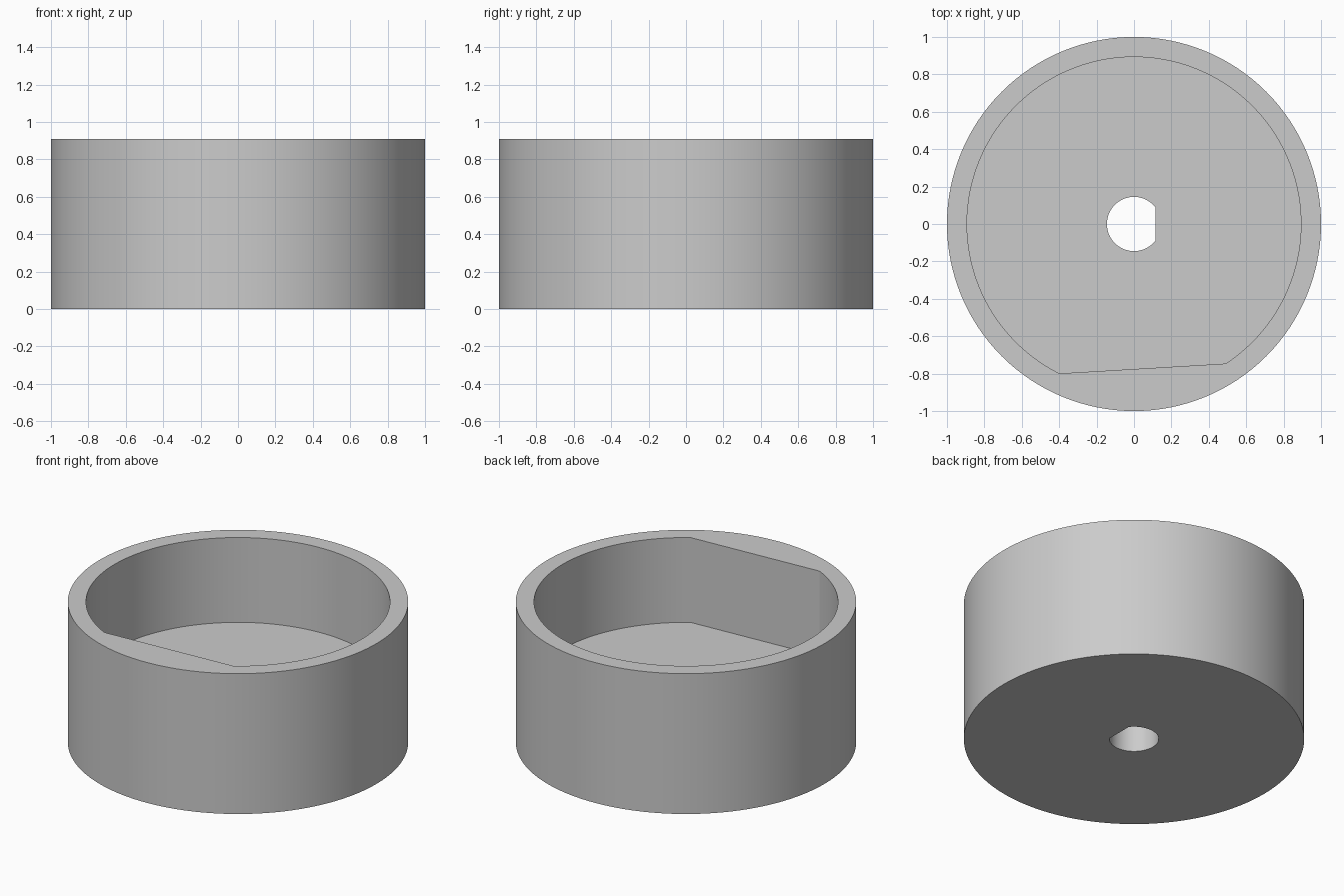
import bpy, bmesh, math

if "Cube" in bpy.data.objects:
    bpy.data.objects.remove(bpy.data.objects["Cube"])

HEIGHT, FLOOR = 0.91, 0.36


def arc(radius, start, end, n):
    """Points from start to end angle (degrees), both included."""
    return [(radius * math.cos(math.radians(start + (end - start) * i / n)),
             radius * math.sin(math.radians(start + (end - start) * i / n)))
            for i in range(n + 1)]


def prism(name, outline, z0, z1):
    """Extrude a closed outline between two heights."""
    bm = bmesh.new()
    base = bm.faces.new([bm.verts.new((x, y, z0)) for x, y in outline])
    top = bmesh.ops.extrude_face_region(bm, geom=[base])["geom"]
    verts = [g for g in top if isinstance(g, bmesh.types.BMVert)]
    bmesh.ops.translate(bm, verts=verts, vec=(0, 0, z1 - z0))
    bmesh.ops.recalc_face_normals(bm, faces=bm.faces)
    mesh = bpy.data.meshes.new(name)
    bm.to_mesh(mesh)
    bm.free()
    obj = bpy.data.objects.new(name, mesh)
    bpy.context.collection.objects.link(obj)
    return obj


# Round cup body
cup = prism("cup_body", arc(1.0, 0, 360, 128)[:-1], 0, HEIGHT)

# Pocket with a slightly slanted flat side
pocket = prism("pocket_cutter", arc(0.893, -56.7, 243.5, 108), FLOOR, HEIGHT + 0.2)

# D-shaped shaft hole, flat towards +x
flat = math.degrees(math.acos(0.115 / 0.145))
hole = prism("shaft_hole_cutter", arc(0.145, flat, 360 - flat, 48), -0.2, FLOOR + 0.2)

gray = bpy.data.materials.new("light gray")
gray.diffuse_color = (0.6, 0.6, 0.6, 1)
gray.use_nodes = True
gray.node_tree.nodes["Principled BSDF"].inputs["Base Color"].default_value = gray.diffuse_color
for obj in (cup, pocket, hole):
    obj.data.materials.append(gray)

# Cut the pocket and hole, then remove the cutters
bpy.context.view_layer.objects.active = cup
cup.select_set(True)
for cutter in (pocket, hole):
    mod = cup.modifiers.new(cutter.name, 'BOOLEAN')
    mod.operation, mod.solver, mod.object = 'DIFFERENCE', 'EXACT', cutter
    bpy.ops.object.modifier_apply(modifier=mod.name)
    bpy.data.objects.remove(cutter)

bpy.ops.object.shade_smooth_by_angle(angle=math.radians(20))
